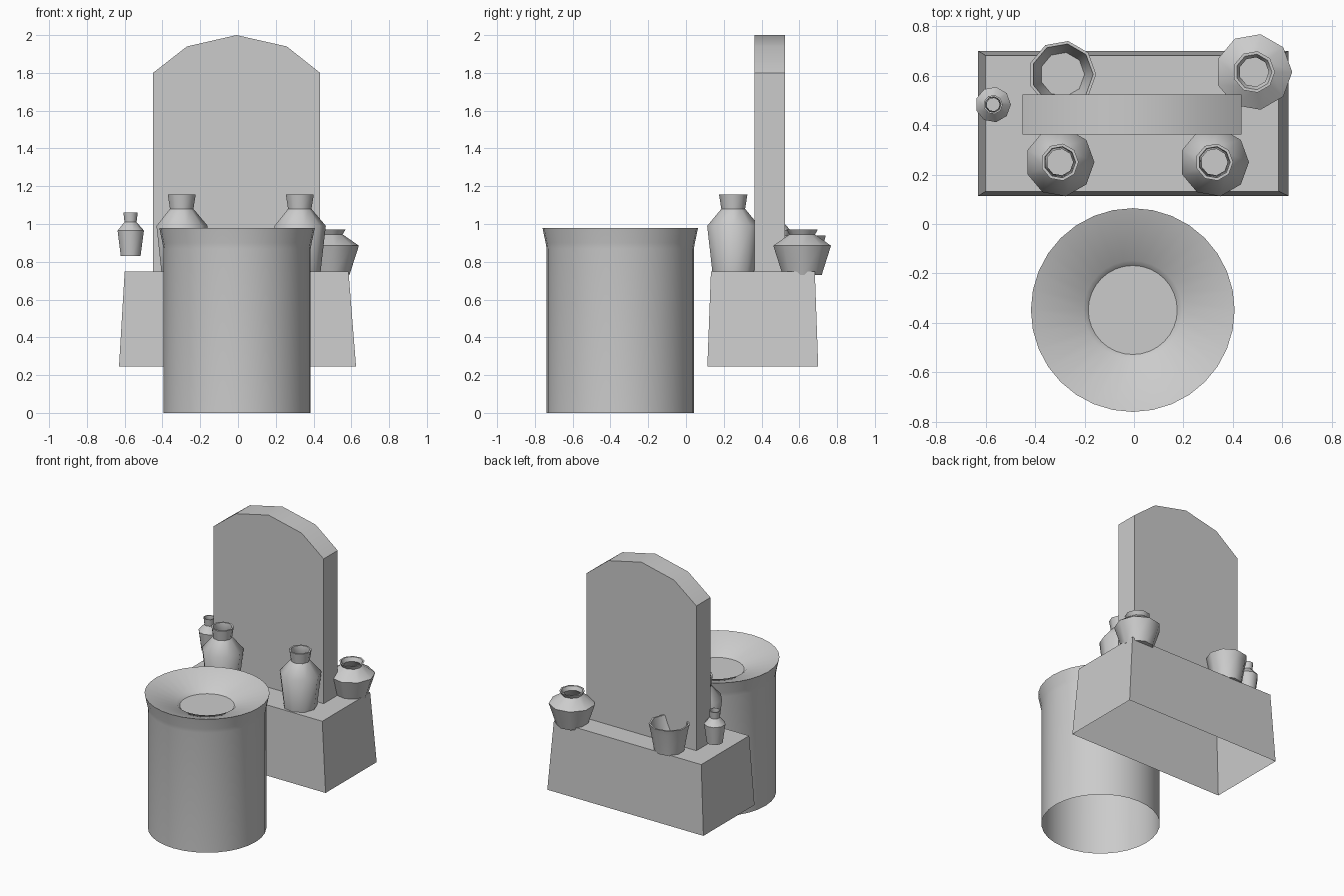
import bpy, math

if "Cube" in bpy.data.objects:
    bpy.data.objects.remove(bpy.data.objects["Cube"])


def mesh_object(name, verts, faces, angle=45):
    me = bpy.data.meshes.new(name)
    me.from_pydata(verts, [], faces)
    ob = bpy.data.objects.new(name, me)
    bpy.context.collection.objects.link(ob)
    bpy.ops.object.select_all(action='DESELECT')
    ob.select_set(True)
    bpy.context.view_layer.objects.active = ob
    bpy.ops.object.shade_smooth_by_angle(angle=math.radians(angle))
    return ob


def lathe(name, profile, centre, sides, cap_start, angle=45):
    """Revolve (radius, z) points, listed from outer bottom to inner floor."""
    cx, cy = centre
    verts, faces = [], []
    for r, z in profile:
        for i in range(sides):
            a = 2 * math.pi * i / sides
            verts.append((cx + r * math.cos(a), cy + r * math.sin(a), z))
    for k in range(len(profile) - 1):
        for i in range(sides):
            j = (i + 1) % sides
            a, b = k * sides, (k + 1) * sides
            faces.append((a + i, a + j, b + j, b + i))
    faces.append(tuple(range((len(profile) - 1) * sides, len(profile) * sides)))
    if cap_start:
        faces.append(tuple(reversed(range(sides))))
    return mesh_object(name, verts, faces, angle)


# Round font with a dished top, open underneath
lathe("font_basin", [(0.39, 0), (0.39, 0.87), (0.395, 0.90), (0.412, 0.98),
                     (0.20, 0.91), (0.18, 0.89)], (-0.005, -0.348), 32, False, 35)

# Tapered plinth, open underneath
lo = [(-0.63, 0.113, 0.245), (0.625, 0.113, 0.245), (0.625, 0.70, 0.245), (-0.63, 0.70, 0.245)]
hi = [(-0.60, 0.132, 0.748), (0.585, 0.132, 0.748), (0.585, 0.682, 0.748), (-0.60, 0.682, 0.748)]
mesh_object("plinth", lo + hi,
            [(i, (i + 1) % 4, (i + 1) % 4 + 4, i + 4) for i in range(4)] + [(4, 5, 6, 7)], 30)

# Arched upright slab
arch = [(-0.45, 0.745), (0.435, 0.745), (0.435, 1.80), (0.258, 1.94),
        (-0.008, 2.0), (-0.27, 1.94), (-0.45, 1.80)]
n = len(arch)
verts = [(x, y, z) for y in (0.362, 0.523) for x, z in arch]
faces = [tuple(range(n)), tuple(reversed(range(n, 2 * n)))]
faces += [((i + 1) % n, i, i + n, (i + 1) % n + n) for i in range(n)]
mesh_object("upright_slab", verts, faces, 50)

# Pair of tall vases in front of the slab
for side, x in (("left", -0.30), ("right", 0.325)):
    lathe("tall_vase_" + side,
          [(0.112, 0.745), (0.14, 0.99), (0.064, 1.08), (0.076, 1.155),
           (0.064, 1.155), (0.054, 1.08), (0.09, 1.03), (0.09, 0.85)],
          (x, 0.25), 9, True)

# Small vase on the left end
lathe("small_vase", [(0.054, 0.83), (0.072, 0.965), (0.033, 1.01), (0.039, 1.06),
                     (0.032, 1.06), (0.027, 1.01), (0.045, 0.98), (0.045, 0.88)],
      (-0.57, 0.483), 9, True)

# Squat pot at the back right
lathe("squat_pot", [(0.105, 0.73), (0.155, 0.885), (0.069, 0.945), (0.085, 0.972),
                    (0.073, 0.972), (0.06, 0.945), (0.12, 0.885), (0.09, 0.77)],
      (0.485, 0.615), 9, True)

# Open bowl at the back left
lathe("open_bowl", [(0.10, 0.745), (0.127, 0.90), (0.137, 0.94),
                    (0.125, 0.94), (0.115, 0.89), (0.09, 0.78)],
      (-0.29, 0.605), 9, True)
